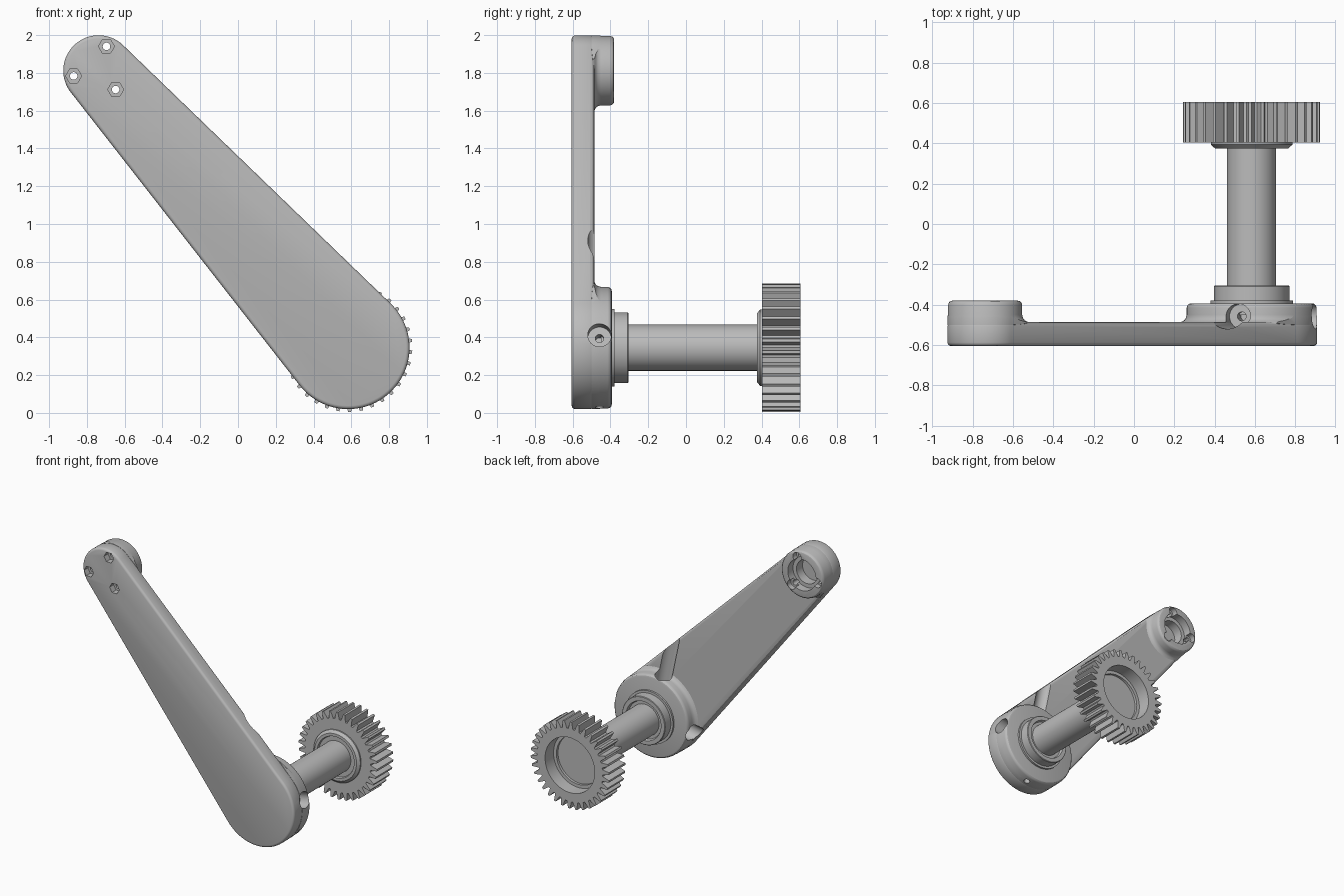
import bpy, bmesh
from math import cos, sin, pi, acos, atan2, radians, hypot
from mathutils import Vector

if "Cube" in bpy.data.objects:
    bpy.data.objects.remove(bpy.data.objects["Cube"])

grey = bpy.data.materials.new("plain_grey")
grey.use_nodes = True
grey.diffuse_color = (0.5, 0.5, 0.5, 1)
grey.node_tree.nodes["Principled BSDF"].inputs["Base Color"].default_value = (0.5, 0.5, 0.5, 1)

BIG, SMALL = Vector((0.583, 0, 0.345)), Vector((-0.738, 0, 1.812))
BIG_R, SMALL_R = 0.325, 0.187
BACK = Vector((0, 1, 0))


def loft(name, rings):
    """Skin a stack of equal-sized rings and cap both ends."""
    bm = bmesh.new()
    loops = [[bm.verts.new(p) for p in ring] for ring in rings]
    n = len(loops[0])
    for a, b in zip(loops, loops[1:]):
        for i in range(n):
            j = (i + 1) % n
            bm.faces.new((a[i], a[j], b[j], b[i]))
    bm.faces.new(loops[0])
    bm.faces.new(loops[-1])
    bmesh.ops.recalc_face_normals(bm, faces=bm.faces)
    mesh = bpy.data.meshes.new(name)
    bm.to_mesh(mesh)
    bm.free()
    mesh.materials.append(grey)
    obj = bpy.data.objects.new(name, mesh)
    bpy.context.collection.objects.link(obj)
    return obj


def lathe(name, origin, axis, profile, n=96):
    """Turn (distance, radius) pairs around an axis; a radius may be a repeating pattern."""
    side = axis.cross(Vector((0, 0, 1)))
    if side.length < 0.01:
        side = axis.cross(BACK)
    side.normalize()
    up = side.cross(axis)
    rings = []
    for t, r in profile:
        radii = r if isinstance(r, list) else [r]
        rings.append([origin + axis * t + radii[i % len(radii)]
                      * (side * cos(2 * pi * i / n) + up * sin(2 * pi * i / n)) for i in range(n)])
    return loft(name, rings)


def tapered_slab(name, layers):
    """Outline wrapped around both ends of the arm, given (y, inset) layers."""
    span = SMALL - BIG
    phi = atan2(span.z, span.x)
    beta = acos((BIG_R - SMALL_R) / hypot(span.x, span.z))
    rings = []
    for y, inset in layers:
        ring = []
        for centre, r, start, end in ((SMALL, SMALL_R, phi - beta, phi + beta),
                                      (BIG, BIG_R, phi + beta, phi + 2 * pi - beta)):
            for i in range(49):
                a = start + (end - start) * i / 48
                ring.append(centre + Vector((cos(a), 0, sin(a))) * (r - inset) + BACK * y)
        rings.append(ring)
    return loft(name, rings)


def combine(target, other, operation):
    mod = target.modifiers.new(operation, "BOOLEAN")
    mod.operation, mod.object, mod.solver = operation, other, "EXACT"
    bpy.context.view_layer.objects.active = target
    bpy.ops.object.modifier_apply(modifier=mod.name)
    bpy.data.objects.remove(other)


def cut(target, origin, axis, profile, n=48):
    combine(target, lathe("cutter", origin, axis, profile, n), "DIFFERENCE")


def boss(name, centre, r, top):
    """Round boss with a filleted foot and a rounded rim, trimmed to the arm outline."""
    obj = lathe(name, centre, BACK, [
        (-0.55, r), (-0.50, r), (-0.492, r + 0.032), (-0.485, r + 0.027), (-0.477, r + 0.012),
        (-0.466, r + 0.004), (-0.45, r), (top - 0.022, r), (top - 0.01, r - 0.004),
        (top - 0.003, r - 0.011), (top, r - 0.022)])
    combine(obj, tapered_slab("trim", [(-0.58, 0.001), (-0.3, 0.001)]), "INTERSECT")
    return obj


# Arm with its two bosses
arm = tapered_slab("crank_arm", [
    (-0.605, 0.018), (-0.602, 0.009), (-0.596, 0.003), (-0.587, 0),
    (-0.508, 0), (-0.496, 0.004), (-0.488, 0.012), (-0.485, 0.023)])
combine(arm, boss("large_boss", BIG, BIG_R - 0.003, -0.393), "UNION")
combine(arm, boss("small_boss", SMALL, SMALL_R - 0.003, -0.38), "UNION")

# Radial clamp screw pockets and grooves around the large boss
for k in range(4):
    a = radians(12 + 90 * k)
    out = Vector((cos(a), 0, sin(a)))
    base = BIG - BACK * 0.458
    if k < 3:
        cut(arm, base, out, [(0.235, 0.062), (0.75, 0.062)])
    cut(arm, base, out, [(0.15, 0.022), (0.5, 0.022)])

# Stepped socket in the small boss, with three screw holes and nut pockets
cut(arm, SMALL, BACK, [(-0.445, 0.122), (-0.3, 0.122)])
cut(arm, SMALL, BACK, [(-0.52, 0.092), (-0.4, 0.092)])
for k in range(3):
    a = radians(72 + 120 * k)
    spot = SMALL + Vector((cos(a), 0, sin(a))) * 0.135
    cut(arm, spot, BACK, [(-0.425, 0.036), (-0.3, 0.036)])
    cut(arm, spot, BACK, [(-0.7, 0.02), (-0.3, 0.02)])
    cut(arm, spot, BACK, [(-0.7, 0.042), (-0.555, 0.042)], 6)

# Bearing collar and shaft
collar = lathe("bearing_collar", BIG, BACK, [
    (-0.45, 0.205), (-0.378, 0.205), (-0.378, 0.187), (-0.309, 0.187), (-0.305, 0.183),
    (-0.305, 0.152), (-0.325, 0.145)])
shaft = lathe("shaft", BIG, BACK, [(-0.4, 0.122), (0.42, 0.122)])

# Gear: hub, toothed rim and stepped rear recess
teeth = [0.285, 0.285, 0.34, 0.34]
gear = lathe("gear", BIG, BACK, [
    (0.39, 0.155), (0.375, 0.16), (0.375, 0.182), (0.393, 0.202), (0.403, 0.202),
    (0.403, teeth), (0.605, teeth), (0.605, 0.215), (0.5, 0.215), (0.5, 0.19),
    (0.48, 0.19)], 34 * 4)

# Smooth round surfaces, keep edges crisp
for obj in (arm, collar, shaft, gear):
    bpy.ops.object.select_all(action="DESELECT")
    obj.select_set(True)
    bpy.context.view_layer.objects.active = obj
    bpy.ops.object.shade_smooth_by_angle(angle=radians(28))
